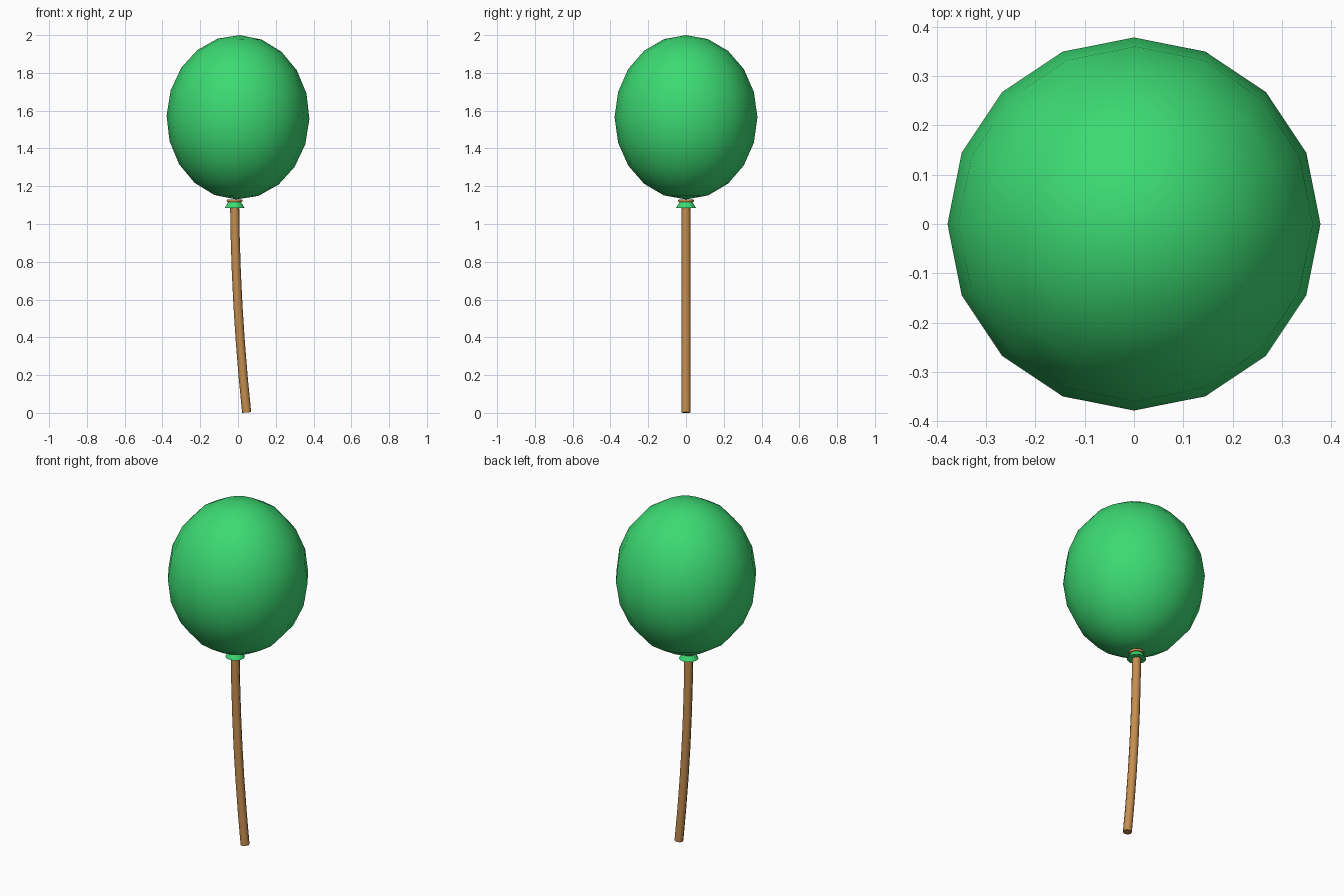
import bpy, math

if "Cube" in bpy.data.objects:
    bpy.data.objects.remove(bpy.data.objects["Cube"])


def paint(obj, name, colour):
    mat = bpy.data.materials.get(name) or bpy.data.materials.new(name)
    mat.diffuse_color = (*colour, 1)
    mat.use_nodes = True
    mat.node_tree.nodes["Principled BSDF"].inputs["Base Color"].default_value = mat.diffuse_color
    obj.data.materials.append(mat)


def finish(name, mat, colour, angle=40):
    obj = bpy.context.object
    obj.name = name
    bpy.ops.object.shade_smooth_by_angle(angle=math.radians(angle))
    paint(obj, mat, colour)
    return obj


GREEN = (0.045, 0.70, 0.17)
WOOD = (0.56, 0.27, 0.08)
NECK_X = -0.018

# Balloon body: stretched sphere with a slight lean
bpy.ops.mesh.primitive_uv_sphere_add(segments=16, ring_count=10, radius=1,
                                     location=(0, 0, 1.565),
                                     rotation=(0, math.radians(1.3), 0))
bpy.context.object.scale = (0.378, 0.378, 0.435)
finish("balloon", "green_rubber", GREEN, 60)

# Flared knot under the balloon
bpy.ops.mesh.primitive_cone_add(vertices=12, radius1=0.052, radius2=0.028,
                                depth=0.04, location=(NECK_X, 0, 1.106))
finish("knot", "green_rubber", GREEN)

# Tie wound round the neck
bpy.ops.mesh.primitive_torus_add(major_segments=16, minor_segments=6,
                                 major_radius=0.035, minor_radius=0.008,
                                 location=(NECK_X, 0, 1.123))
finish("tie", "wood", WOOD, 60)

# Gently bowed stick: a tube swept along a parabola
curve = bpy.data.curves.new("stick", "CURVE")
curve.dimensions = "3D"
curve.bevel_depth = 0.024
curve.bevel_resolution = 2
curve.use_fill_caps = True
spline = curve.splines.new("POLY")
steps = 6
spline.points.add(steps)
for i, p in enumerate(spline.points):
    z = 0.002 + 1.12 * i / steps
    p.co = (0.046 - 0.106 * z + 0.0436 * z * z, 0, z, 1)
stick = bpy.data.objects.new("stick", curve)
bpy.context.collection.objects.link(stick)
bpy.ops.object.select_all(action="DESELECT")
stick.select_set(True)
bpy.context.view_layer.objects.active = stick
bpy.ops.object.convert(target="MESH")
finish("stick", "wood", WOOD, 50)
